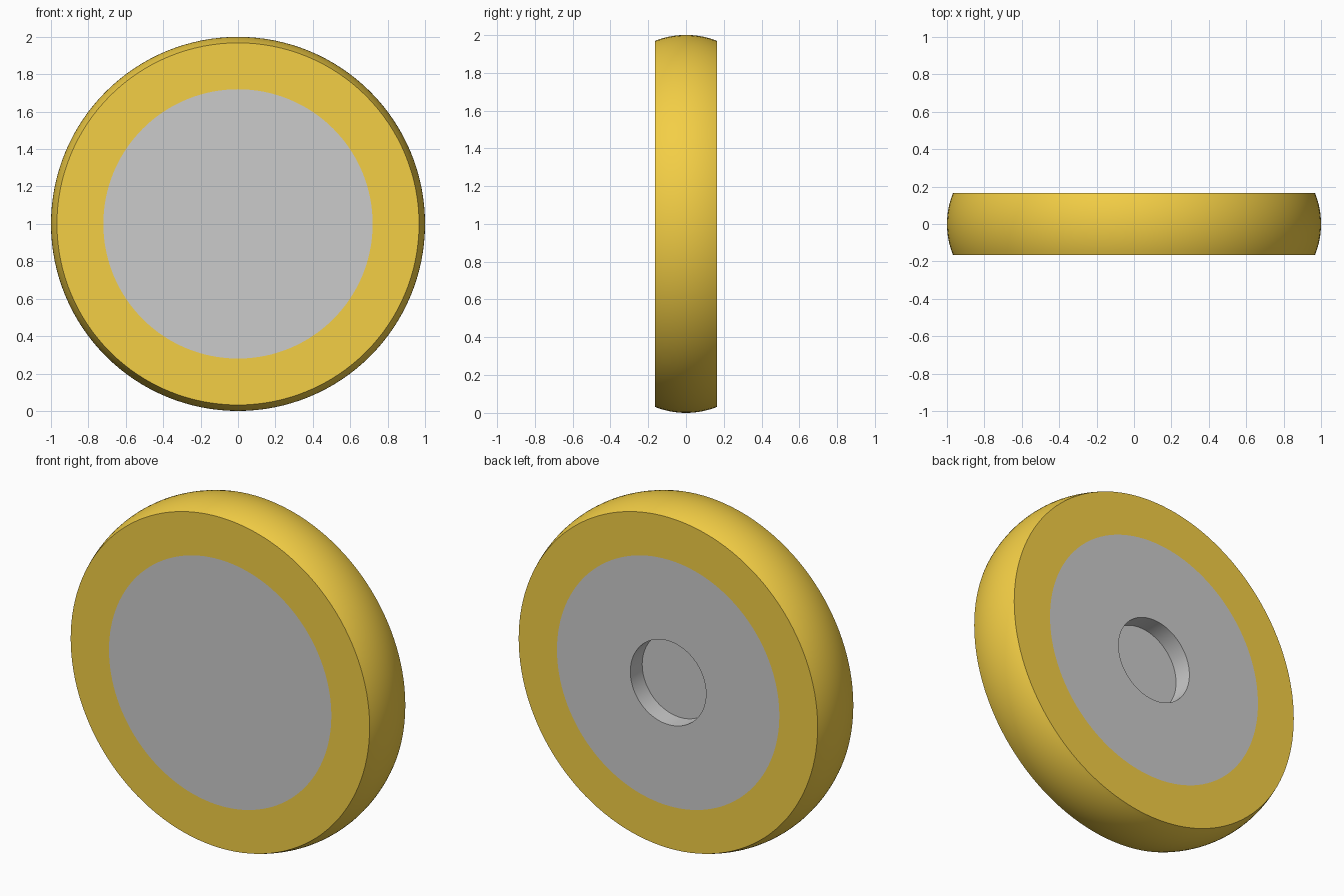
import bpy, bmesh, math

if "Cube" in bpy.data.objects:
    bpy.data.objects.remove(bpy.data.objects["Cube"])

SEG = 128
HALF = 0.165      # half width of the wheel
RIM = 0.72        # radius where tyre meets hub
EDGE = 0.968      # tyre radius at its side faces


def lathe(name, profile, closed=False, color=None):
    """Spin a (radius, y) profile around the wheel axle (y axis)."""
    bm = bmesh.new()
    verts = [bm.verts.new((r, y, 0)) for r, y in profile]
    pairs = list(zip(verts, verts[1:]))
    if closed:
        pairs.append((verts[-1], verts[0]))
    edges = [bm.edges.new(p) for p in pairs]
    bmesh.ops.spin(bm, geom=verts + edges, cent=(0, 0, 0), axis=(0, 1, 0),
                   angle=2 * math.pi, steps=SEG, use_merge=True)
    bmesh.ops.remove_doubles(bm, verts=bm.verts, dist=1e-5)
    bmesh.ops.recalc_face_normals(bm, faces=bm.faces)
    mesh = bpy.data.meshes.new(name)
    bm.to_mesh(mesh)
    bm.free()
    obj = bpy.data.objects.new(name, mesh)
    bpy.context.collection.objects.link(obj)
    obj.location.z = 1
    if color:
        mat = bpy.data.materials.new(name + "_material")
        mat.diffuse_color = color
        mat.use_nodes = True
        mat.node_tree.nodes["Principled BSDF"].inputs["Base Color"].default_value = mat.diffuse_color
        mesh.materials.append(mat)
    bpy.ops.object.select_all(action='DESELECT')
    obj.select_set(True)
    bpy.context.view_layer.objects.active = obj
    bpy.ops.object.shade_smooth_by_angle(angle=math.radians(30))
    return obj


# Tyre: flat sides with a crowned tread
sag = 1 - EDGE
arc_r = (HALF ** 2 + sag ** 2) / (2 * sag)
arc_a = math.asin(HALF / arc_r)
tread = []
for i in range(17):
    a = arc_a * (i / 8 - 1)
    tread.append((1 - arc_r + arc_r * math.cos(a), arc_r * math.sin(a)))
lathe("tyre", [(RIM, -HALF)] + tread + [(RIM, HALF)], closed=True,
      color=(0.9, 0.62, 0.06, 1))

# Hub: solid disc, flush with the tyre, with an axle recess in the back
lathe("hub", [(0, -HALF), (RIM, -HALF), (RIM, HALF),
              (0.245, HALF), (0.245, HALF - 0.11), (0, HALF - 0.11)])
